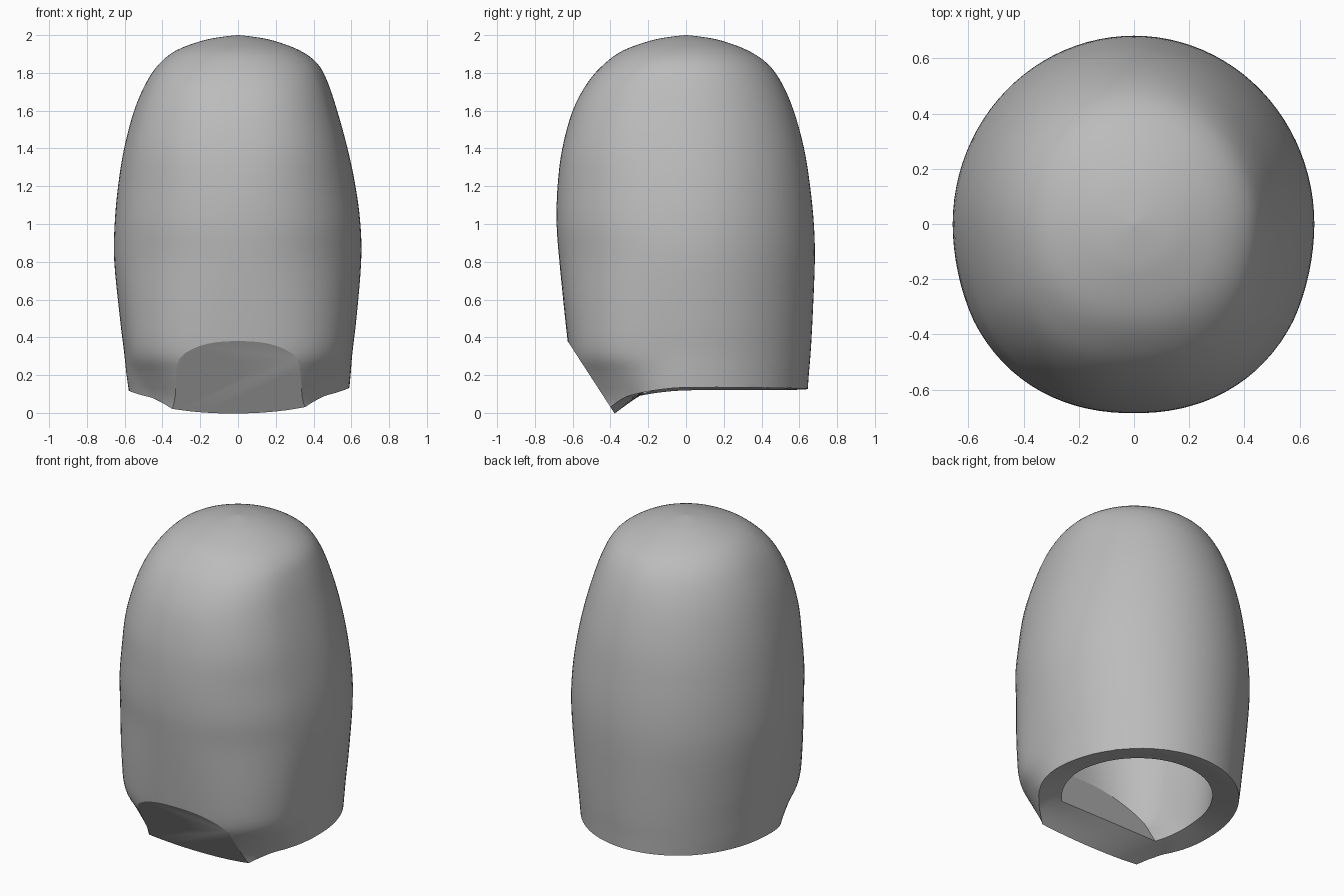
import bpy, bmesh, math
from mathutils import Vector

if "Cube" in bpy.data.objects:
    bpy.data.objects.remove(bpy.data.objects["Cube"], do_unlink=True)

SEGMENTS = 96
WALL = 0.17
FACET_POINT = Vector((0, -0.38, 0))
FACET_NORMAL = Vector((0, -0.84, -0.545)).normalized()

# Profile: z, left radius, right radius, front radius, back radius, front squareness
PROFILE = [
    (-0.15, .56, .575, .60, .63, 1.5), (0.05, .57, .583, .605, .64, 1.55),
    (0.20, .59, .596, .613, .65, 2.0), (0.32, .603, .606, .62, .66, 2.6),
    (0.50, .625, .627, .64, .67, 2.5), (0.80, .655, .652, .67, .682, 2.2),
    (1.00, .653, .648, .685, .677, 2.2), (1.20, .635, .622, .68, .657, 2.2),
    (1.40, .603, .58, .655, .625, 2.3), (1.60, .55, .525, .60, .57, 2.3),
    (1.75, .485, .475, .52, .505, 2.3), (1.85, .415, .42, .43, .43, 2.2),
    (1.92, .325, .325, .33, .325, 2.1), (1.97, .19, .19, .19, .19, 2.0),
    (1.99, .09, .09, .09, .09, 2.0), (2.0, .005, .005, .005, .005, 2.0)]


def smooth_rows(rows, steps=4):
    """Catmull-Rom interpolation of the profile rows."""
    out = []
    for i in range(len(rows) - 1):
        a, b, c, d = (rows[max(0, min(len(rows) - 1, i + k))] for k in (-1, 0, 1, 2))
        for s in range(steps):
            t = s / steps
            out.append([.5 * (2*q + (r-p)*t + (2*p - 5*q + 4*r - s4)*t*t
                              + (3*q - p - 3*r + s4)*t**3)
                        for p, q, r, s4 in zip(a, b, c, d)])
    return out + [list(rows[-1])]


def add_object(name, bm):
    bmesh.ops.recalc_face_normals(bm, faces=bm.faces[:])
    mesh = bpy.data.meshes.new(name)
    bm.to_mesh(mesh)
    bm.free()
    ob = bpy.data.objects.new(name, mesh)
    bpy.context.collection.objects.link(ob)
    return ob


def dome(name, inset):
    """Lofted dome with the slanted front facet, shrunk by the inset."""
    bm = bmesh.new()
    rings = []
    for z, xl, xr, yf, yb, sq in smooth_rows(PROFILE):
        if inset:
            f = 1 - inset / .65
            z = -0.15 + (z + .15) * (2.15 - inset) / 2.15
            xl, xr, yf, yb = xl * f, xr * f, yf * f, yb * f
        ring = []
        for i in range(SEGMENTS):
            a = math.tau * i / SEGMENTS
            c, s = math.cos(a), math.sin(a)
            n = 2 + (sq - 2) * min(1, max(0, -2 * s))
            r = (abs(c) ** n + abs(s) ** n) ** (-1 / n)
            ring.append(bm.verts.new((r * c * (xr if c > 0 else xl),
                                      r * s * (yb if s > 0 else yf), z)))
        rings.append(ring)
    for lo, hi in zip(rings, rings[1:]):
        for i in range(SEGMENTS):
            j = (i + 1) % SEGMENTS
            bm.faces.new((lo[i], lo[j], hi[j], hi[i]))
    bm.faces.new(rings[0])
    bm.faces.new(rings[-1])
    cut = bmesh.ops.bisect_plane(
        bm, geom=bm.verts[:] + bm.edges[:] + bm.faces[:], dist=1e-6,
        plane_co=FACET_POINT - FACET_NORMAL * inset * 1.1,
        plane_no=FACET_NORMAL, clear_outer=True)
    edges = [e for e in cut["geom_cut"] if isinstance(e, bmesh.types.BMEdge)]
    bmesh.ops.holes_fill(bm, edges=edges, sides=0)
    return add_object(name, bm)


def rim_height(x, y):
    """Underside: almost level at the back, dipping at the front centre."""
    front = max(0, -y)
    rise = .2 * max(0, .62 - math.hypot(x, y)) * min(1, max(0, (y + .38) / .4))
    return .12 + .015 * x + .01 * y + rise - front ** 2 * max(.4, .84 - 2.2 * x * x)


def underside_cutter():
    bm = bmesh.new()
    n = 48
    bmesh.ops.create_grid(bm, x_segments=n, y_segments=n, size=.9)
    for v in bm.verts:
        v.co.z = rim_height(v.co.x, v.co.y)
    base = bmesh.ops.extrude_face_region(bm, geom=bm.faces[:])
    for v in base["geom"]:
        if isinstance(v, bmesh.types.BMVert):
            v.co.z = -1
    return add_object("underside_cutter", bm)


def drill(name, start, end, radius):
    bm = bmesh.new()
    start, end = Vector(start), Vector(end)
    d = end - start
    bmesh.ops.create_cone(bm, cap_ends=True, segments=48, radius1=radius,
                          radius2=radius, depth=d.length)
    m = d.to_track_quat('Z', 'Y').to_matrix()
    for v in bm.verts:
        v.co = m @ v.co + (start + end) / 2
    return add_object(name, bm)


# Hollow shell with cross hole and facet hole
shell = dome("domed_shell", 0)
hole = Vector((-.055, -.53, .23))
cutters = [
    underside_cutter(),
    dome("cavity_cutter", WALL),
    drill("cross_hole_cutter", (.9, .02, .371), (-.9, .18, .364), .125),
    drill("facet_hole_cutter", hole + FACET_NORMAL * .2, hole - FACET_NORMAL * .3, .078)]
bpy.context.view_layer.objects.active = shell
shell.select_set(True)
for cutter in cutters:
    cutter.hide_render = True
    mod = shell.modifiers.new(cutter.name, 'BOOLEAN')
    mod.operation = 'DIFFERENCE'
    mod.solver = 'EXACT'
    mod.object = cutter
    bpy.ops.object.modifier_apply(modifier=mod.name)
    bpy.data.objects.remove(cutter, do_unlink=True)

# Single grey finish
grey = bpy.data.materials.new("plain_grey")
grey.use_nodes = True
colour = (.5, .5, .5, 1)
grey.diffuse_color = colour
grey.node_tree.nodes["Principled BSDF"].inputs["Base Color"].default_value = colour
shell.data.materials.clear()
shell.data.materials.append(grey)
for p in shell.data.polygons:
    p.material_index = 0
bpy.ops.object.shade_smooth_by_angle(angle=math.radians(25))
